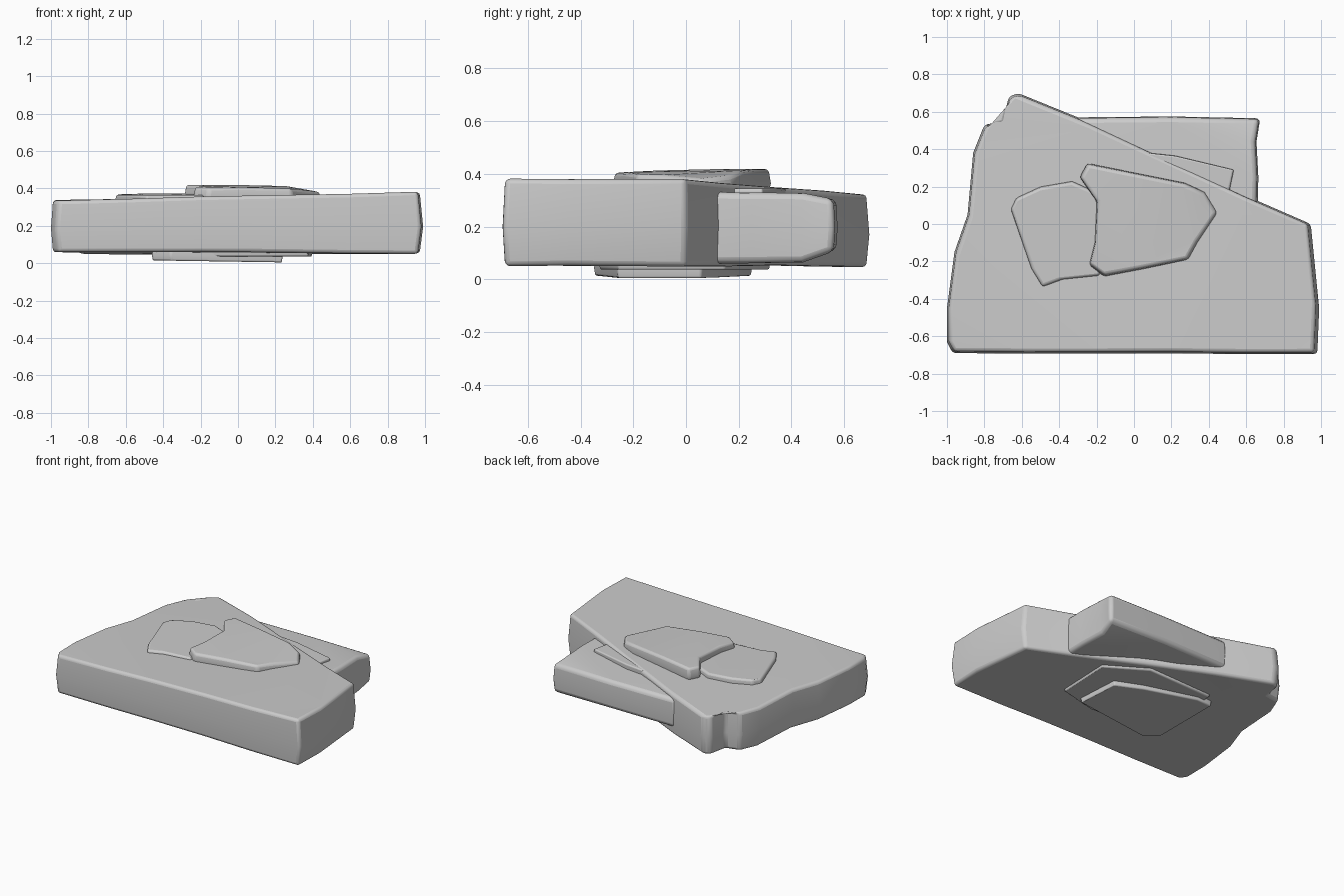
import bpy, bmesh, random

if "Cube" in bpy.data.objects:
    bpy.data.objects.remove(bpy.data.objects["Cube"])

random.seed(4)


def slab(name, outline, bottom, top, bevel, taper=0.985, rough=0.0, spread=1.0):
    """Rough stone: outline drawn as three rings, heights given as functions of x and y."""
    n = len(outline)
    # split long sides so the edges can wander a little
    pts = []
    for i in range(n):
        (x0, y0), (x1, y1) = outline[i], outline[(i + 1) % n]
        length = ((x1 - x0) ** 2 + (y1 - y0) ** 2) ** 0.5
        steps = max(1, round(length / 0.4)) if rough else 1
        for k in range(steps):
            t = k / steps
            j = rough if k else 0
            pts.append((x0 + (x1 - x0) * t + random.uniform(-j, j),
                        y0 + (y1 - y0) * t + random.uniform(-j, j) * 0.5))
    cx = sum(p[0] for p in pts) / len(pts)
    cy = sum(p[1] for p in pts) / len(pts)
    bm = bmesh.new()
    rings = []
    for level, scale in ((0, taper * spread), (0.45, 1), (1, taper)):
        ring = []
        for x, y in pts:
            px, py = cx + (x - cx) * scale, cy + (y - cy) * scale
            z = bottom(x, y) * (1 - level) + top(x, y) * level
            ring.append(bm.verts.new((px, py, z + random.uniform(-rough, rough) * 0.5)))
        rings.append(ring)
    for a, b in zip(rings, rings[1:]):
        for i in range(len(pts)):
            j = (i + 1) % len(pts)
            bm.faces.new((a[i], a[j], b[j], b[i]))
    caps = [bm.faces.new(rings[0][::-1]), bm.faces.new(rings[-1])]
    bmesh.ops.triangulate(bm, faces=caps)
    bmesh.ops.recalc_face_normals(bm, faces=bm.faces)
    mesh = bpy.data.meshes.new(name)
    bm.to_mesh(mesh)
    bm.free()
    ob = bpy.data.objects.new(name, mesh)
    bpy.context.collection.objects.link(ob)
    mod = ob.modifiers.new("worn_edges", 'BEVEL')
    mod.width = bevel
    mod.segments = 3
    mod.limit_method = 'ANGLE'
    mod.angle_limit = 0.6
    mesh.shade_smooth()
    return ob


# large wedge-shaped base stone
slab("main_slab",
     [(-0.97, -0.69), (0.98, -0.695), (0.99, -0.45), (0.945, 0.0), (0.6, 0.15),
      (-0.3, 0.57), (-0.62, 0.70), (-0.67, 0.68), (-0.70, 0.55), (-0.80, 0.53),
      (-0.86, 0.38), (-0.89, 0.05), (-0.96, -0.15), (-1.0, -0.45), (-1.0, -0.63)],
     lambda x, y: 0.06 - 0.01 * max(0, x) - 0.02 * max(0, y),
     lambda x, y: 0.358 + 0.022 * x - 0.03 * max(0, y),
     0.035, 0.985, 0.006)

# block emerging behind the diagonal edge
slab("back_block",
     [(-0.5, -0.1), (0.3, -0.2), (0.66, 0.05), (0.665, 0.25), (0.655, 0.44),
      (0.675, 0.565), (0.2, 0.575), (-0.32, 0.57)],
     lambda x, y: 0.06 + 0.35 * max(0, y - 0.44),
     lambda x, y: 0.33 - 0.2 * max(0, y - 0.44),
     0.025, 0.985, 0.004)

# overlapping plates on the top
slab("left_top_plate",
     [(-0.66, 0.08), (-0.55, -0.24), (-0.49, -0.34), (-0.38, -0.30), (-0.18, -0.28),
      (-0.15, 0.15), (-0.33, 0.23), (-0.5, 0.20), (-0.63, 0.14)],
     lambda x, y: 0.30,
     lambda x, y: 0.373 - 0.12 * max(0, -0.6 - x) - 0.03 * max(0, -y),
     0.012, 0.97)
slab("right_top_plate",
     [(-0.29, 0.25), (-0.20, 0.12), (-0.21, -0.1), (-0.24, -0.22), (-0.16, -0.28),
      (0.05, -0.24), (0.29, -0.19), (0.34, -0.10), (0.45, 0.06), (0.38, 0.17),
      (0.27, 0.22), (0.02, 0.27), (-0.25, 0.325)],
     lambda x, y: 0.32,
     lambda x, y: 0.418 - 0.18 * max(0, x - 0.24) - 0.05 * max(0, -y),
     0.015, 0.97)

# thin flake lying on the back block
slab("back_flake",
     [(0.0, 0.2), (0.5, 0.12), (0.535, 0.29), (0.22, 0.365), (0.08, 0.38)],
     lambda x, y: 0.29, lambda x, y: 0.345, 0.008, 0.985)

# two thin plates underneath
slab("wide_bottom_plate",
     [(-0.44, -0.30), (0.1, -0.33), (0.38, -0.26), (0.40, 0.15), (0.12, 0.32), (-0.40, 0.30)],
     lambda x, y: 0.036, lambda x, y: 0.10, 0.008)
slab("small_bottom_plate",
     [(-0.46, -0.28), (-0.36, -0.35), (0.24, -0.26), (0.22, 0.06), (0.03, 0.14),
      (-0.34, 0.25), (-0.46, 0.24)],
     lambda x, y: 0.008 - 0.015 * x, lambda x, y: 0.08, 0.008)

# keep crisp breaks between the smooth worn faces
bpy.ops.object.select_all(action='SELECT')
bpy.context.view_layer.objects.active = bpy.data.objects["main_slab"]
bpy.ops.object.shade_smooth_by_angle(angle=0.6)
